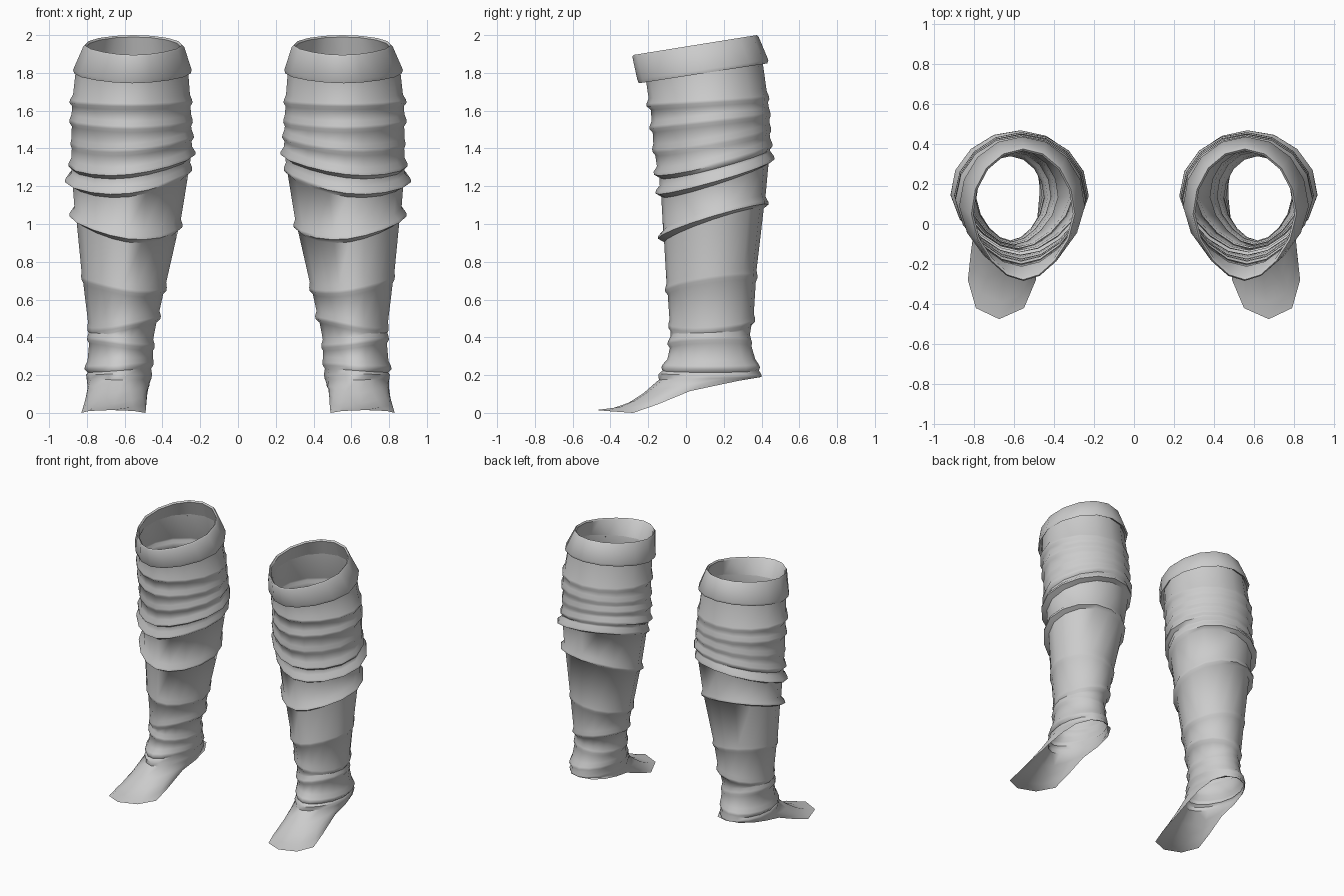
import bpy
import bmesh
from math import sin, cos, pi, radians

if "Cube" in bpy.data.objects:
    bpy.data.objects.remove(bpy.data.objects["Cube"])

SEGMENTS = 16

# Leg outline: height, inner x, outer x, front y, back y
OUTLINE = [
    (1.90, .27, .85, -.235, .40),
    (1.75, .26, .865, -.21, .42),
    (1.60, .25, .88, -.185, .44),
    (1.40, .245, .88, -.17, .445),
    (1.25, .265, .88, -.14, .43),
    (1.02, .305, .855, -.12, .405),
    (0.80, .355, .835, -.112, .375),
    (0.55, .415, .80, -.09, .362),
    (0.40, .45, .785, -.08, .335),
    (0.30, .45, .795, -.09, .36),
    (0.20, .465, .795, -.135, .395),
]

# Folds: front height, back height, sideways tilt, bulge, strongest side in degrees
FOLDS = [
    (1.63, 1.67, .00, .018, -60),
    (1.51, 1.58, .00, .014, -60),
    (1.39, 1.50, -.02, .012, 200),
    (1.27, 1.42, -.03, .026, 250),
    (1.17, 1.35, -.03, .036, 0),
    (0.93, 1.11, .03, .034, -30),
    (0.65, 0.72, .03, .012, 220),
    (0.46, 0.49, -.03, .016, 150),
    (0.37, 0.38, .02, .014, -60),
    (0.25, 0.25, -.01, .016, -20),
]

# Half of the foot hem from heel to toe: half width, y, z
HEM = [
    (0, .40, .19), (.09, .37, .185), (.145, .28, .17),
    (.16, .16, .145), (.155, .02, .115), (.165, -.15, .045),
    (.17, -.28, 0), (.12, -.42, .01), (0, -.475, .015),
]


def mix(a, b, t):
    return tuple(p + (q - p) * t for p, q in zip(a, b))


def outline_at(z):
    for high, low in zip(OUTLINE, OUTLINE[1:]):
        if z >= low[0]:
            t = min(1, max(0, (high[0] - z) / (high[0] - low[0])))
            return mix(high[1:], low[1:], t)
    return OUTLINE[-1][1:]


def angles():
    return [pi / 2 - 2 * pi * i / SEGMENTS for i in range(SEGMENTS)]


def egg_point(a, size, grow=0):
    """Oval that narrows towards the front."""
    inner, outer, front, back = size
    taper = 1 - .22 * max(0, -sin(a)) ** 1.5
    x = (inner + outer) / 2 + ((outer - inner) / 2 + grow) * cos(a) * taper
    y = (front + back) / 2 + ((back - front) / 2 + grow) * sin(a)
    return x, y


def leg_ring(front_z, back_z, tilt=0, bulge=0, strong=0):
    ring = []
    for a in angles():
        z = front_z + (back_z - front_z) * (1 + sin(a)) / 2 + tilt * cos(a)
        grow = bulge * (.8 + .3 * cos(a - radians(strong)))
        ring.append((*egg_point(a, outline_at(z), grow), z))
    return ring


def sized_ring(front_z, back_z, size):
    return [(*egg_point(a, size), front_z + (back_z - front_z) * (1 + sin(a)) / 2)
            for a in angles()]


def hem_ring():
    ring = []
    for i in range(SEGMENTS):
        half, y, z = HEM[min(i, SEGMENTS - i)]
        side = 1 if i <= SEGMENTS / 2 else -1
        ring.append((.64 - .07 * y + side * half, y, z))
    return ring


def loft(name, rings, side):
    """Skin a stack of rings, mirrored for the other leg."""
    bm = bmesh.new()
    rows = [[bm.verts.new((side * x, y, z)) for x, y, z in r] for r in rings]
    for upper, lower in zip(rows, rows[1:]):
        for i in range(SEGMENTS):
            j = (i + 1) % SEGMENTS
            quad = [upper[i], upper[j], lower[j], lower[i]]
            bm.faces.new(quad if side > 0 else quad[::-1])
    mesh = bpy.data.meshes.new(name)
    bm.to_mesh(mesh)
    bm.free()
    obj = bpy.data.objects.new(name, mesh)
    bpy.context.collection.objects.link(obj)
    bpy.ops.object.select_all(action='DESELECT')
    obj.select_set(True)
    bpy.context.view_layer.objects.active = obj
    bpy.ops.object.shade_smooth_by_angle(angle=radians(50))


# Wrinkled leg: each fold is a shoulder, a crest and a tuck
leg = [leg_ring(1.78, 1.88)]
for front, back, tilt, bulge, strong in FOLDS:
    for offset, amount in ((.035, .1), (.008, .9), (-.008, 1), (-.026, 0)):
        leg.append(leg_ring(front + offset, back + offset, tilt, bulge * amount, strong))

# Ankle roll
leg.append(leg_ring(.205, .20, 0, .012, -90))
ankle = leg_ring(.175, .19, 0, .008, -90)
leg.append(ankle)

# Open foot flap, sagging over the instep
hem = hem_ring()
for t in (.25, .5, .75, 1):
    row = []
    for a, start, end in zip(angles(), ankle, hem):
        x, y, z = mix(start, end, t)
        sag = .045 * sin(pi * t) * max(0, -sin(a)) ** 6
        row.append((x, y, z - sag))
    leg.append(row)

# Turned-over cuff with a thin rim and inner lining
cuff = [
    leg_ring(1.765, 1.865),
    sized_ring(1.745, 1.85, (.25, .868, -.25, .43)),
    sized_ring(1.765, 1.868, (.245, .873, -.258, .436)),
    sized_ring(1.885, 1.99, (.285, .82, -.284, .385)),
    sized_ring(1.895, 2.0, (.295, .812, -.278, .375)),
    sized_ring(1.885, 1.99, (.305, .802, -.265, .365)),
    leg_ring(1.78, 1.88, 0, -.005),
]

for label, side in (("left", 1), ("right", -1)):
    loft(label + "_leg_warmer", leg, side)
    loft(label + "_cuff", cuff, side)
